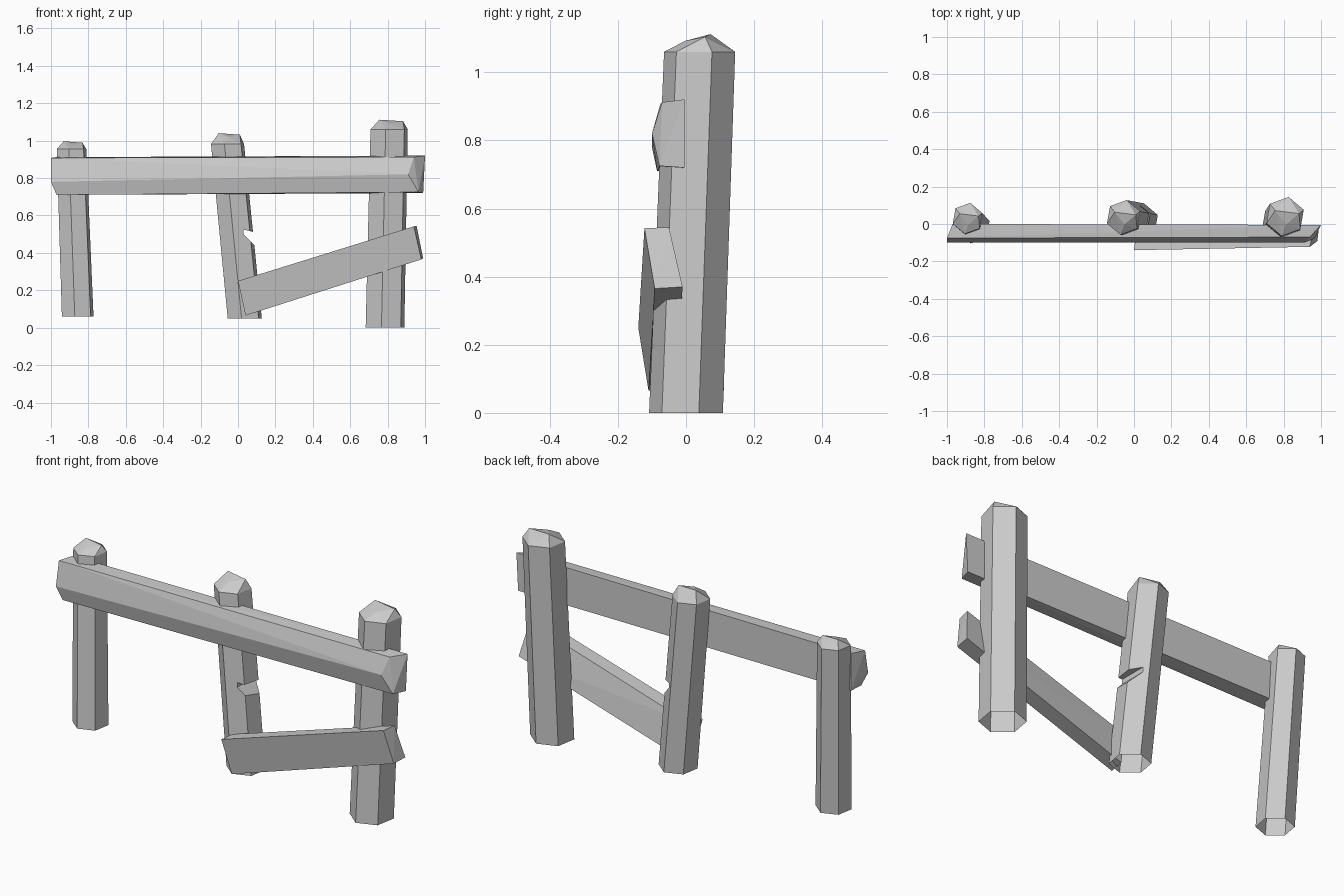
import bpy, bmesh
from math import sin, cos, radians
from mathutils import Vector

if "Cube" in bpy.data.objects:
    bpy.data.objects.remove(bpy.data.objects["Cube"])


def hull(name, points):
    """Solid from the convex hull of points, with coplanar triangles merged."""
    bm = bmesh.new()
    for p in points:
        bm.verts.new(p)
    res = bmesh.ops.convex_hull(bm, input=bm.verts)
    inner = [v for v in res["geom_interior"] if isinstance(v, bmesh.types.BMVert)]
    bmesh.ops.delete(bm, geom=inner, context='VERTS')
    bmesh.ops.dissolve_limit(bm, angle_limit=radians(1), verts=bm.verts, edges=bm.edges)
    bmesh.ops.recalc_face_normals(bm, faces=bm.faces)
    mesh = bpy.data.meshes.new(name)
    bm.to_mesh(mesh)
    bm.free()
    ob = bpy.data.objects.new(name, mesh)
    bpy.context.collection.objects.link(ob)
    return ob


def cut(ob, cutter):
    """Subtract cutter from ob and bake the result."""
    mod = ob.modifiers.new("cut", 'BOOLEAN')
    mod.operation, mod.solver, mod.object = 'DIFFERENCE', 'EXACT', cutter
    bpy.context.view_layer.update()
    dg = bpy.context.evaluated_depsgraph_get()
    baked = bpy.data.meshes.new_from_object(ob.evaluated_get(dg))
    ob.modifiers.clear()
    ob.data = baked
    bpy.data.objects.remove(cutter)


def open_bottom(ob, z):
    """Remove the underside face."""
    bm = bmesh.new()
    bm.from_mesh(ob.data)
    low = [f for f in bm.faces if all(v.co.z < z + 0.02 for v in f.verts)]
    bmesh.ops.delete(bm, geom=low, context='FACES')
    bm.to_mesh(ob.data)
    bm.free()


def post(name, base, top, r0, r1, cap, turn=-10):
    """Leaning six-sided post with a faceted, roughly cut top."""
    base, top = Vector(base), Vector(top)
    pts = []
    for c, r in ((base, r0), (top, r1)):
        for i in range(6):
            a = radians(-90 + turn + 60 * i)
            pts.append(c + Vector((r * cos(a), r * sin(a), 0)))
    for dx, dy, dz in ((-0.5, 0.3, 0), (0.7, 0.15, -0.008), (0.05, -0.4, -0.02)):
        pts.append(top + Vector((dx * r1, dy * r1, cap + dz)))
    return hull(name, pts)


# Posts
left = post("left_post", (-0.857, -0.015, 0.06), (-0.89, 0.03, 0.955), 0.09, 0.084, 0.042)
middle = post("middle_post", (0.036, 0.015, 0.05), (-0.056, 0.035, 0.982), 0.097, 0.094, 0.058)
right = post("right_post", (0.786, 0.0, 0.0), (0.808, 0.04, 1.06), 0.11, 0.106, 0.052)

# Wedge-shaped chip in the side of the middle post
profile = ((0.03, 0.525), (0.03, 0.50), (0.25, 0.28), (0.25, 0.47))
cut(middle, hull("chip_cutter", [(x, y, z) for y in (-0.3, 0.3) for x, z in profile]))

for ob, z in ((left, 0.06), (middle, 0.05), (right, 0.0)):
    open_bottom(ob, z)

# Top rail: five-sided beam with skewed ends
hull("top_rail", [
    (-0.97, 0.0, 0.912), (-0.97, 0.0, 0.715), (-0.97, -0.085, 0.71),
    (-1.0, -0.10, 0.78), (-1.0, -0.075, 0.908),
    (1.0, -0.005, 0.92), (0.99, -0.005, 0.72), (0.965, -0.078, 0.725),
    (0.91, -0.10, 0.82), (0.94, -0.07, 0.912)])

# Fallen lower rail: sloping plank in front of the posts
hull("lower_rail", [
    (0.0, -0.14, 0.25), (0.04, -0.11, 0.065), (0.01, -0.06, 0.25), (0.05, -0.03, 0.07),
    (0.94, -0.122, 0.542), (0.98, -0.092, 0.365), (0.955, -0.05, 0.545), (0.99, -0.01, 0.37)])
